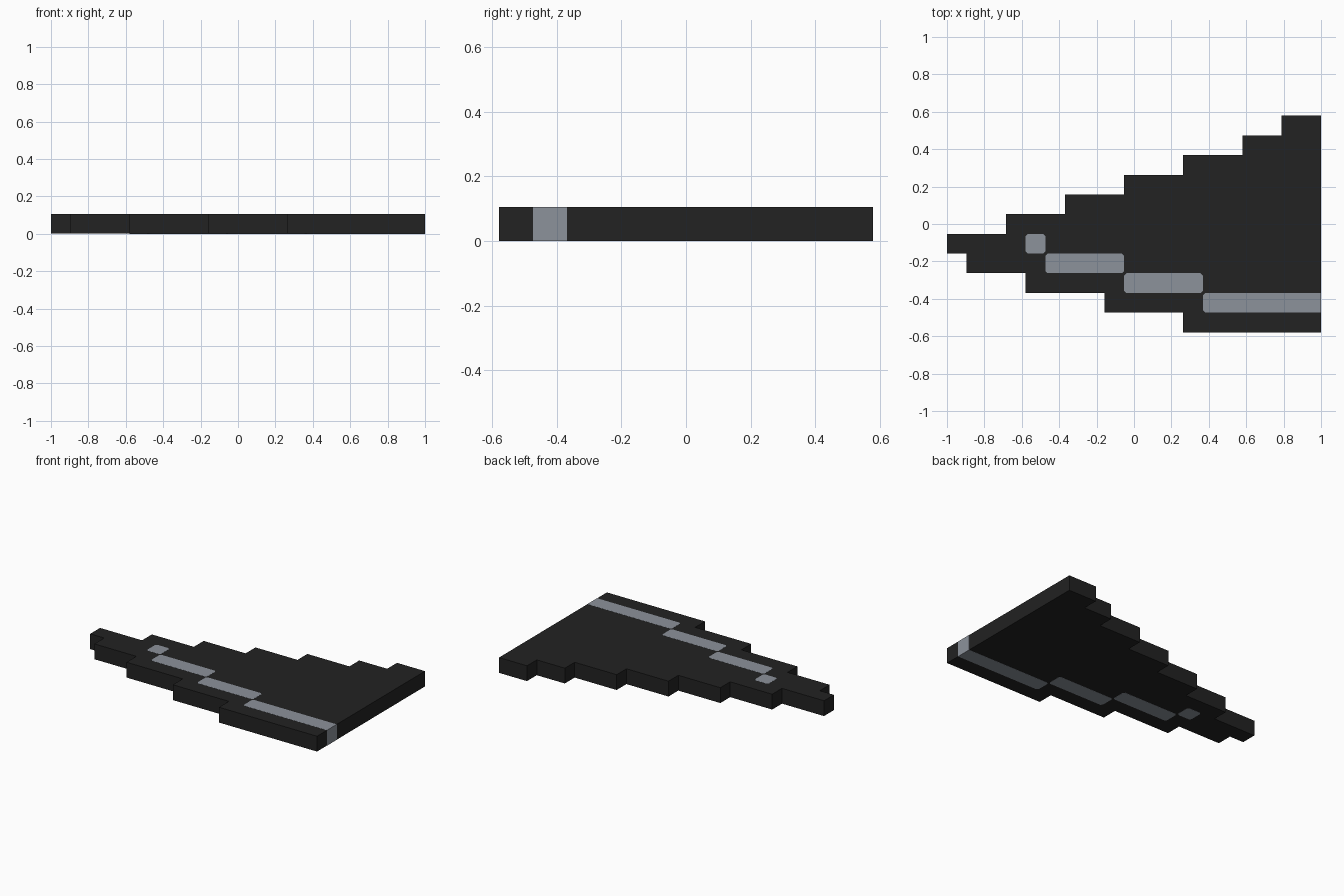
import bpy, bmesh

if "Cube" in bpy.data.objects:
    bpy.data.objects.remove(bpy.data.objects["Cube"])

U = 2 / 19          # size of one step
LIP = 0.0006        # how far the inlay stands proud of the body
CUT = 0.012         # clipped corners of the inlay


def material(name, rgb):
    m = bpy.data.materials.new(name)
    m.use_nodes = True
    m.diffuse_color = (*rgb, 1)
    bsdf = m.node_tree.nodes["Principled BSDF"]
    bsdf.inputs["Base Color"].default_value = (*rgb, 1)
    bsdf.inputs["Roughness"].default_value = 0.8
    return m


def slabs(name, outlines, z0, z1, mat):
    """Extrude each closed outline into a flat-sided slab."""
    bm = bmesh.new()
    for pts in outlines:
        face = bm.faces.new([bm.verts.new((x, y, z0)) for x, y in pts])
        ext = bmesh.ops.extrude_face_region(bm, geom=[face], use_keep_orig=True)
        top = [v for v in ext["geom"] if isinstance(v, bmesh.types.BMVert)]
        bmesh.ops.translate(bm, verts=top, vec=(0, 0, z1 - z0))
    bmesh.ops.recalc_face_normals(bm, faces=bm.faces)
    me = bpy.data.meshes.new(name)
    bm.to_mesh(me)
    bm.free()
    me.materials.append(mat)
    ob = bpy.data.objects.new(name, me)
    bpy.context.collection.objects.link(ob)
    return ob


def px(i):
    return -1 + i * U


def py(j):
    return (j - 5.5) * U


black = material("matte black", (0.016, 0.016, 0.016))
grey = material("cool grey", (0.262, 0.287, 0.328))

# Stepped wing body: where each row starts, front to back
starts = [12, 8, 4, 1, 0, 3, 6, 9, 12, 15, 17]
edge = 1 - LIP
outline = [(edge, py(0))]
for j, s in enumerate(starts):
    outline += [(px(s), py(j)), (px(s), py(j + 1))]
outline.append((edge, py(len(starts))))
slabs("wing_body", [outline], LIP, U - LIP, black)

# Grey stripe running through the wing: row, start, end
stripe = []
for j, a, b in [(1, 13, 19), (2, 9, 13), (3, 5, 9), (4, 4, 5)]:
    x0, x1, y0, y1 = px(a), px(b), py(j), py(j + 1)
    c = 0 if b == 19 else CUT
    right = [(x1, y0), (x1, y1)] if c == 0 else [
        (x1 - c, y0), (x1, y0 + c), (x1, y1 - c), (x1 - c, y1)]
    stripe.append([(x0 + CUT, y0)] + right +
                  [(x0 + CUT, y1), (x0, y1 - CUT), (x0, y0 + CUT)])
slabs("wing_stripe", stripe, 0, U, grey)
